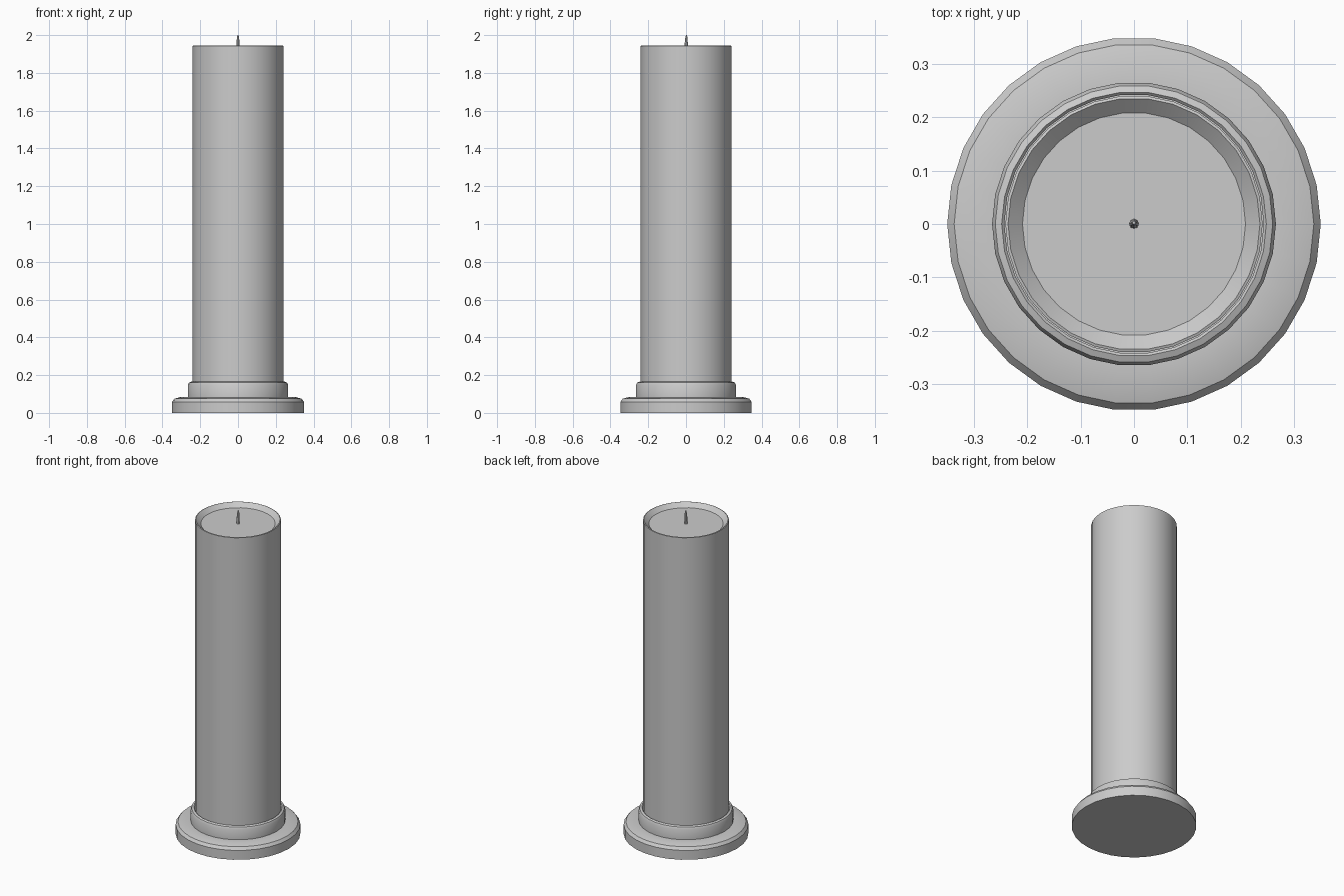
import bpy, bmesh, math

if "Cube" in bpy.data.objects:
    bpy.data.objects.remove(bpy.data.objects["Cube"])


def lathe(name, profile, sides, lean=0.0):
    """Spin an (r, z) profile around z; r = 0 gives a pole vertex."""
    bm = bmesh.new()
    rings = []
    z0 = profile[0][1]
    for r, z in profile:
        dy = lean * (z - z0)
        if r == 0:
            rings.append([bm.verts.new((0, dy, z))])
        else:
            rings.append([bm.verts.new((r * math.cos(math.tau * i / sides),
                                        r * math.sin(math.tau * i / sides) + dy, z))
                          for i in range(sides)])
    for a, b in zip(rings, rings[1:]):
        for i in range(sides):
            j = (i + 1) % sides
            quad = [a[i % len(a)], a[j % len(a)], b[j % len(b)], b[i % len(b)]]
            bm.faces.new(list(dict.fromkeys(quad)))
    bmesh.ops.recalc_face_normals(bm, faces=bm.faces)
    mesh = bpy.data.meshes.new(name)
    bm.to_mesh(mesh)
    bm.free()
    obj = bpy.data.objects.new(name, mesh)
    bpy.context.collection.objects.link(obj)
    bpy.ops.object.select_all(action='DESELECT')
    obj.select_set(True)
    bpy.context.view_layer.objects.active = obj
    bpy.ops.object.shade_smooth_by_angle(angle=math.radians(35))
    return obj


# Stepped holder: wide foot, collar and shallow cup around the candle
lathe("holder", [(0, 0), (0.35, 0), (0.35, 0.058), (0.337, 0.075), (0.304, 0.084),
                 (0.266, 0.085), (0.266, 0.148), (0.26, 0.16), (0.248, 0.165),
                 (0.243, 0.16), (0.243, 0.085), (0, 0.085)], 30)

# Pillar candle with a slightly dished top
lathe("candle", [(0, 0.085), (0.241, 0.085), (0.241, 1.943), (0.236, 1.945),
                 (0.209, 1.92), (0, 1.92)], 30)

# Wick, tapering and leaning slightly
lathe("wick", [(0, 1.915), (0.009, 1.915), (0.009, 1.95), (0.006, 1.985),
               (0.003, 2.0), (0, 2.0)], 8, lean=0.03)
